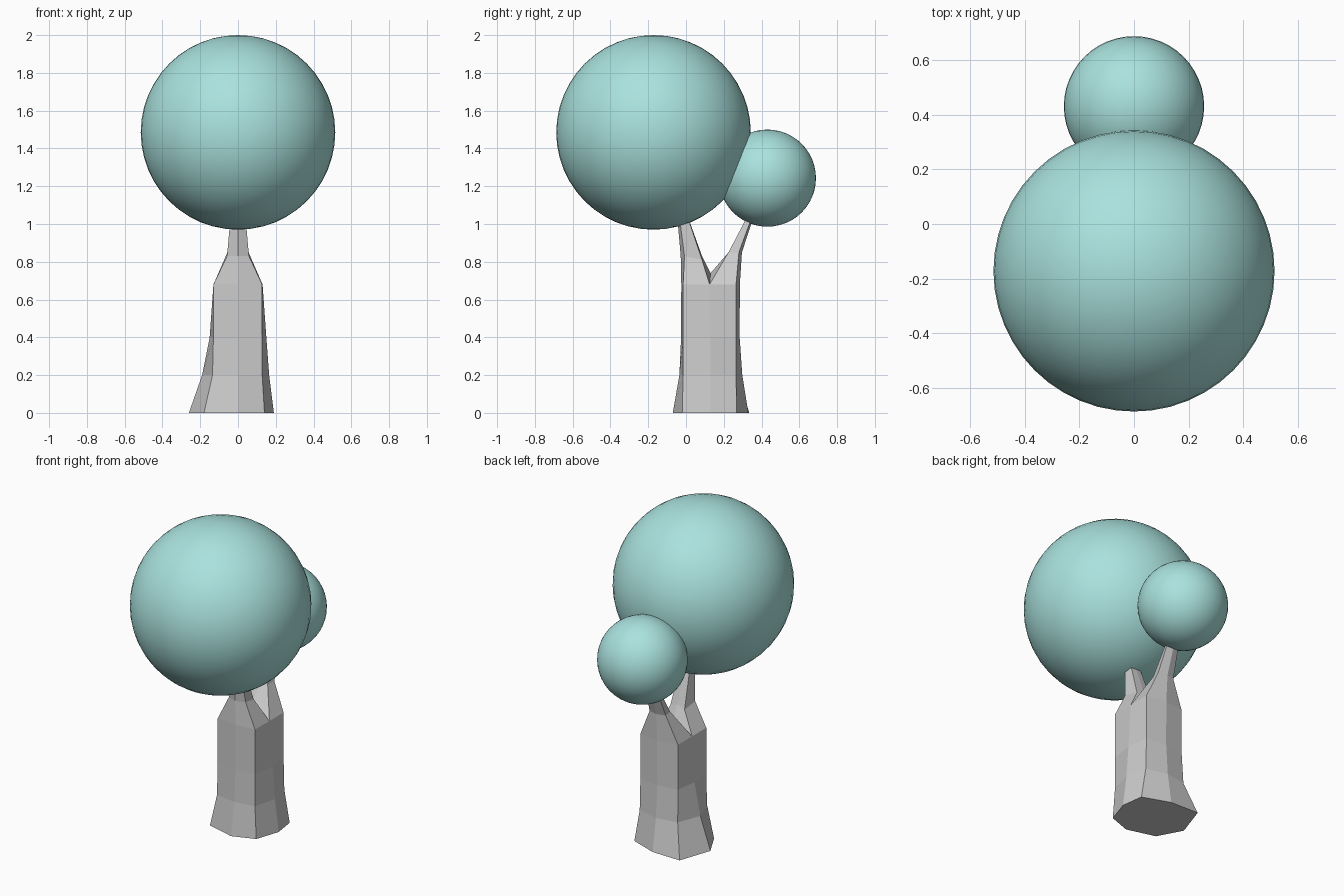
import bpy, bmesh

if "Cube" in bpy.data.objects:
    bpy.data.objects.remove(bpy.data.objects["Cube"])

leaf = bpy.data.materials.new("leaf_teal")
leaf.diffuse_color = (0.40, 0.76, 0.73, 1)
leaf.use_nodes = True
leaf.node_tree.nodes["Principled BSDF"].inputs["Base Color"].default_value = leaf.diffuse_color


def foliage(name, radius, location):
    bpy.ops.mesh.primitive_uv_sphere_add(segments=48, ring_count=24, radius=radius, location=location)
    ob = bpy.context.object
    ob.name = name
    ob.data.materials.append(leaf)
    bpy.ops.object.shade_smooth()


def bridge(bm, lower, upper):
    n = len(lower)
    for i in range(n):
        j = (i + 1) % n
        bm.faces.new((lower[i], lower[j], upper[j], upper[i]))


# Trunk rings: eight points each, from front middle round by the right side
rings = [
    (0.0, [(0, -.07), (.14, -.02), (.19, .13), (.17, .268), (0, .33), (-.19, .335), (-.26, .13), (-.18, -.02)]),
    (0.2, [(0, -.035), (.128, -.015), (.165, .13), (.135, .265), (0, .298), (-.135, .275), (-.19, .13), (-.135, -.015)]),
    (0.4, [(0, -.026), (.128, -.015), (.15, .13), (.13, .265), (0, .284), (-.13, .265), (-.15, .13), (-.13, -.015)]),
    (0.68, [(0, -.025), (.128, -.015), (.13, .125), (.13, .265), (0, .285), (-.13, .265), (-.13, .125), (-.13, -.015)]),
]
bm = bmesh.new()
loops = [[bm.verts.new((x, y, z)) for x, y in pts] for z, pts in rings]
for a, b in zip(loops, loops[1:]):
    bridge(bm, a, b)
bm.faces.new(loops[0])
top = loops[-1]
saddle = bm.verts.new((0, .13, .74))


def branch(base, side, sections):
    # side: +1 when the loop runs left to right; section: z, half width, inner y, corner y, outer y
    prev = base
    for z, w, inner, corner, outer, dz in sections:
        pts = [(-w * side * .85, inner, z - dz), (-w * side, corner, z), (0, outer, z),
               (w * side, corner, z), (w * side * .85, inner, z - dz), (0, inner, z)]
        ring = [bm.verts.new(p) for p in pts]
        bridge(bm, prev, ring)
        prev = ring
    bm.faces.new(prev)


# Two branches share the saddle of the fork
branch([top[i] for i in (6, 7, 0, 1, 2)] + [saddle], 1,
       [(.83, .058, .085, -.008, -.028, .02), (1.08, .036, -.005, -.04, -.05, 0)])
branch([top[i] for i in (2, 3, 4, 5, 6)] + [saddle], -1,
       [(.85, .056, .225, .28, .296, 0), (1.08, .034, .345, .365, .372, 0)])
bmesh.ops.recalc_face_normals(bm, faces=bm.faces)
mesh = bpy.data.meshes.new("trunk")
bm.to_mesh(mesh)
bm.free()
bpy.context.collection.objects.link(bpy.data.objects.new("trunk", mesh))

# Round crowns
foliage("large_crown", .515, (0, -.172, 1.485))
foliage("small_crown", .257, (0, .431, 1.243))
